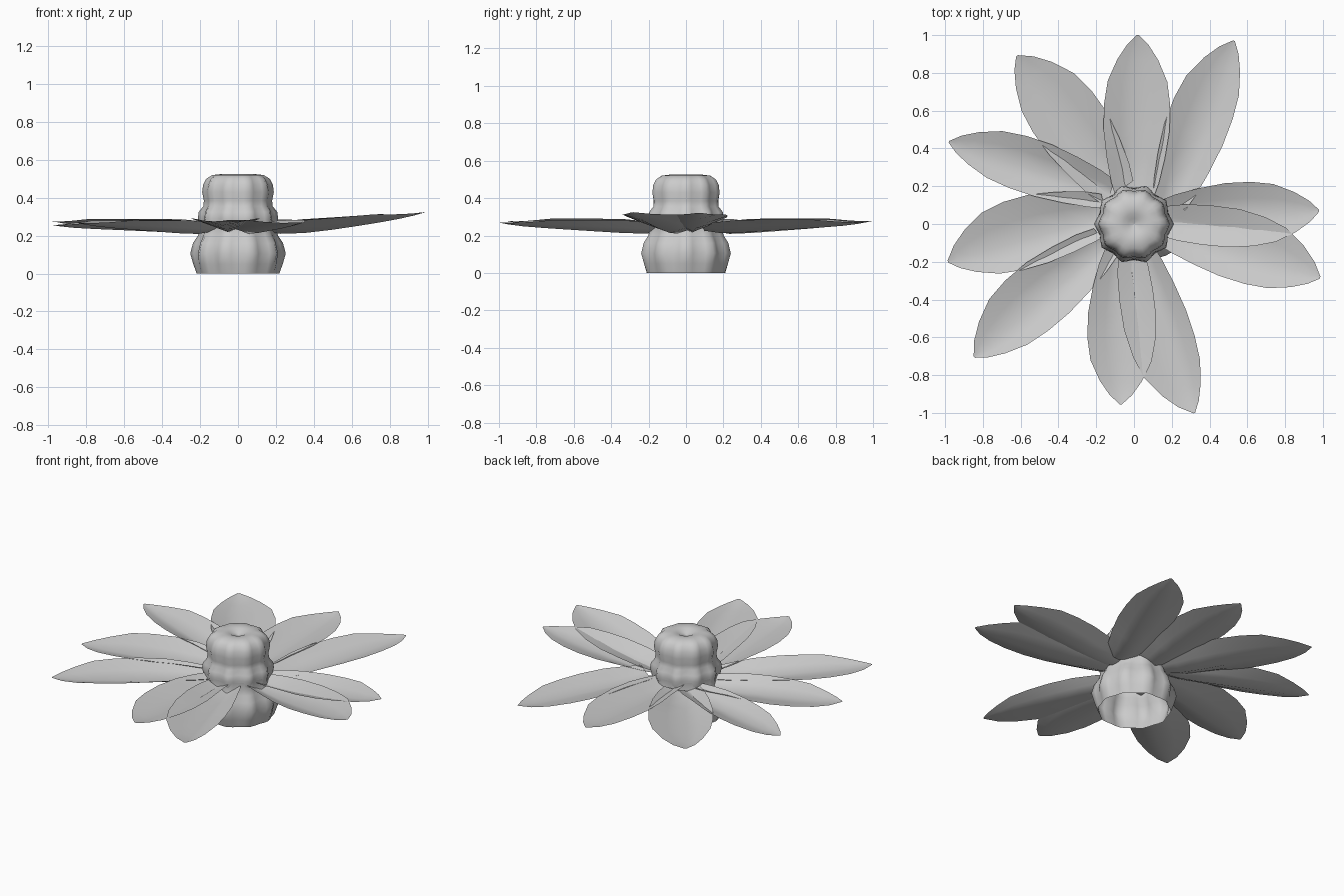
import bpy, math
from mathutils import Vector

if "Cube" in bpy.data.objects:
    bpy.data.objects.remove(bpy.data.objects["Cube"])


def make_mesh(name, verts, faces, angle):
    me = bpy.data.meshes.new(name)
    me.from_pydata(verts, [], faces)
    me.update()
    ob = bpy.data.objects.new(name, me)
    bpy.context.collection.objects.link(ob)
    bpy.ops.object.select_all(action='DESELECT')
    ob.select_set(True)
    bpy.context.view_layer.objects.active = ob
    bpy.ops.object.shade_smooth_by_angle(angle=math.radians(angle))
    return ob


def lobed_body(name, profile, lobes=10, seg=40):
    # revolved (radius, z, lobe depth) profile with a scalloped outline
    verts, faces = [], []
    for r, z, depth in profile:
        for i in range(seg):
            a = 2 * math.pi * i / seg
            rr = r * (1 - depth * (0.5 - 0.5 * math.cos(lobes * a)))
            verts.append((rr * math.cos(a), rr * math.sin(a), z))
    for k in range(len(profile) - 1):
        for i in range(seg):
            j = (i + 1) % seg
            faces.append((k * seg + i, k * seg + j, (k + 1) * seg + j, (k + 1) * seg + i))
    return make_mesh(name, verts, faces, 50)


# (position along petal, share of full half width, keel height)
SHAPE = [(0, .55, .225), (.1, .72, .213), (.25, .88, .217), (.42, 1, .226), (.58, 1, .235),
         (.72, .9, .243), (.85, .62, .252), (.94, .33, .262), (1, .03, .272)]


def petal(name, base, tip, left, right, lift=0.0, dz=0.0):
    base, tip = Vector(base), Vector(tip)
    d = (tip - base).normalized()
    side = Vector((-d.y, d.x))
    verts, faces = [], []
    for t, w, keel in SHAPE:
        p = base.lerp(tip, t)
        up = lift * max(0, (t - .25) / .75) ** 1.3
        edge = keel + (.285 - keel) * min(1, w * 1.1)
        for s in (-1, -.5, 0, .5, 1):
            q = p + side * (s * w * (left if s > 0 else right))
            z = keel + (edge - keel) * abs(s) ** 1.2 + up + dz
            verts.append((q.x, q.y, z))
    for k in range(len(SHAPE) - 1):
        for i in range(4):
            a = k * 5 + i
            faces.append((a, a + 5, a + 6, a + 1)[::-1])
    return make_mesh(name, verts, faces, 60)


# Lower cup, open underneath
lobed_body("lower_cup", [(.218, 0, .05), (.236, .05, .08), (.252, .105, .12), (.238, .16, .12),
                         (.212, .2, .08), (.2, .235, .06), (.205, .28, .07)])

# Upper centre with rounded, dimpled top
lobed_body("flower_centre", [(.2, .24, .08), (.212, .29, .12), (.207, .325, .12), (.183, .355, .08),
                             (.18, .385, .06), (.189, .43, .08), (.184, .47, .1), (.168, .5, .1),
                             (.135, .52, .06), (.09, .525, .02), (.055, .522, 0), (.03, .508, 0),
                             (.001, .5, 0)])

# Petals: base, tip, left and right half widths, tip lift, layer offset
petals = [((0, .13), (.02, 1.0), .17, .18, 0, .006),
          ((.2, .1), (.53, .97), .19, .14, 0, 0),
          ((-.1, .16), (-.62, .89), .165, .215, 0, -.004),
          ((-.13, .15), (-.98, .435), .13, .16, 0, .004),
          ((-.14, .04), (-.985, -.2), .15, .225, -.015, 0),
          ((-.14, -.11), (-.845, -.705), .145, .205, 0, -.004),
          ((-.05, -.13), (-.07, -.955), .175, .185, 0, .005),
          ((.03, -.13), (.32, -1.0), .13, .215, 0, -.003),
          ((.14, -.02), (.985, -.285), .22, .15, .055, -.003),
          ((.14, .03), (.98, .07), .17, .17, .045, .004)]
for n, (b, t, l, r, lift, dz) in enumerate(petals, 1):
    petal(f"petal_{n}", b, t, l, r, lift, dz)
